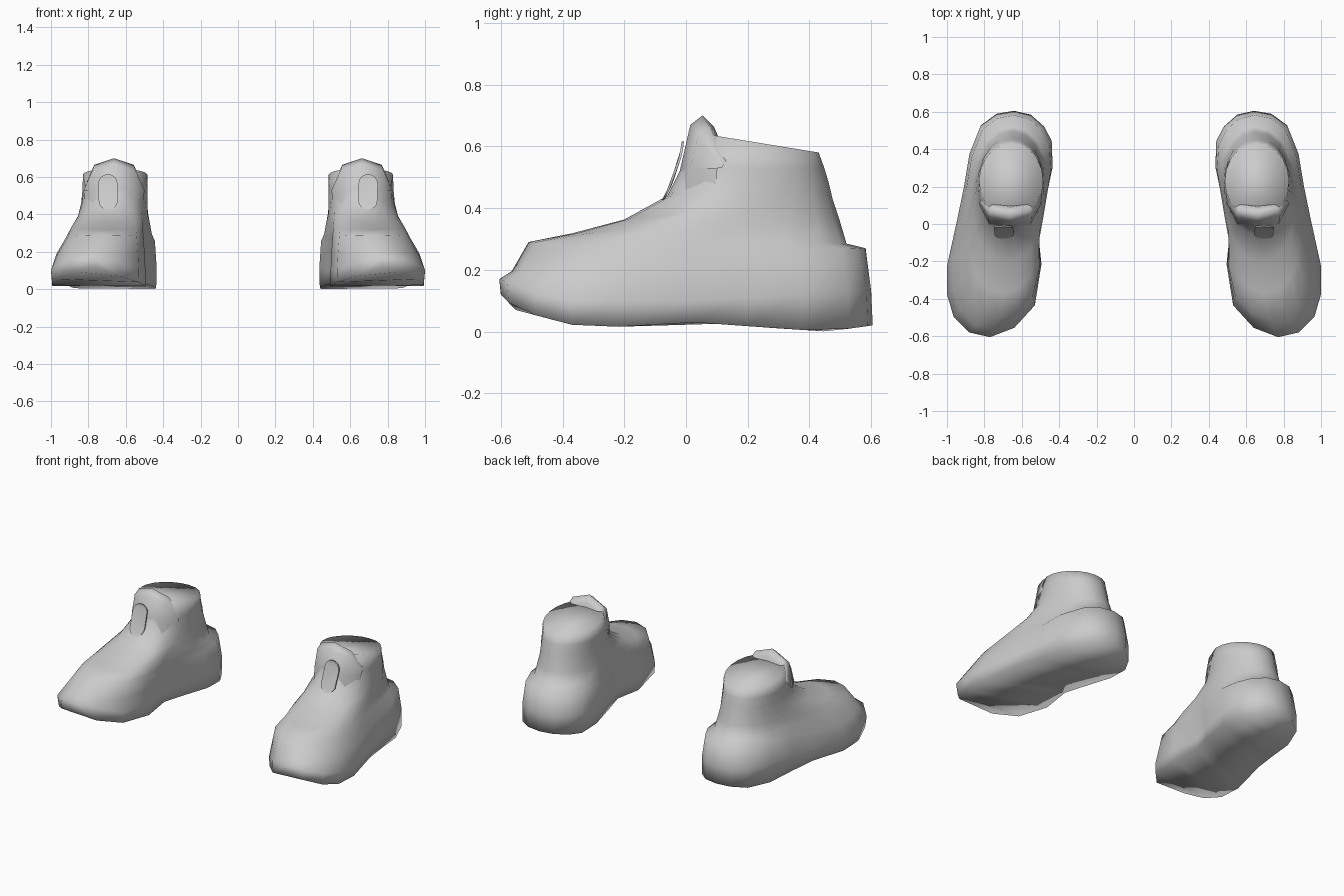
import bpy, bmesh, math

cube = bpy.data.objects.get("Cube")
if cube:
    bpy.data.objects.remove(cube, do_unlink=True)

grey = bpy.data.materials.new("plain grey")
grey.use_nodes = True
grey.diffuse_color = (0.6, 0.6, 0.6, 1)
grey.node_tree.nodes["Principled BSDF"].inputs["Base Color"].default_value = (0.6, 0.6, 0.6, 1)


def interp(points, t):
    """Piecewise linear lookup."""
    for (a, p), (b, q) in zip(points, points[1:]):
        if t <= b:
            return p + (q - p) * max(0, t - a) / (b - a)
    return points[-1][1]


def finish(name, rings, closed, angle):
    """Loft rings of points, cap closed ones, and mirror to the other foot."""
    bm = bmesh.new()
    loops = [[bm.verts.new(p) for p in ring] for ring in rings]
    n = len(loops[0])
    for low, high in zip(loops, loops[1:]):
        for j in range(n if closed else n - 1):
            k = (j + 1) % n
            bm.faces.new((low[j], low[k], high[k], high[j]))
    if closed:
        # Strips across the outline, from the front end to the back end
        for loop in (loops[0], loops[-1]):
            for j in range(n // 2):
                quad = (loop[j], loop[j + 1], loop[n - 1 - j], loop[-j])
                bm.faces.new(list(dict.fromkeys(quad)))
    bmesh.ops.recalc_face_normals(bm, faces=bm.faces)
    mesh = bpy.data.meshes.new(name)
    bm.to_mesh(mesh)
    bm.free()
    mesh.materials.append(grey)
    obj = bpy.data.objects.new(name, mesh)
    bpy.context.collection.objects.link(obj)
    mirror = obj.modifiers.new("other foot", "MIRROR")
    mirror.use_mirror_merge = False
    bpy.ops.object.select_all(action="DESELECT")
    obj.select_set(True)
    bpy.context.view_layer.objects.active = obj
    bpy.ops.object.shade_smooth_by_angle(angle=math.radians(angle))


# Foot outline: toe, outer side, heel, inner side
FOOT = [(.77, -.6), (.88, -.575), (.965, -.49), (1, -.37), (1, -.22),
        (.945, .03), (.91, .2), (.88, .38), (.82, .53), (.735, .59),
        (.64, .605), (.55, .585), (.48, .525), (.44, .45), (.435, .31),
        (.48, .1), (.515, -.02), (.495, -.21), (.53, -.43), (.64, -.55)]
N = len(FOOT)


def shoe_ring(front, back, blend, heights):
    """Outline between foot and ankle shape, fitted from front to back."""
    ring = []
    for j, (fx, fy) in enumerate(FOOT):
        a = math.tau * j / N
        sx, sv = .657 + .172 * math.sin(a), .5 - .5 * math.cos(a)
        fv = (fy + .6) / 1.205
        x = fx + (sx - fx) * blend
        v = fv + (sv - fv) * blend
        ring.append((x, front + (back - front) * v, interp(heights, v)))
    return ring


# Shoe body from sole to ankle rim
body = [
    shoe_ring(-.6, .605, .04, [(0, .12), (.04, .07), (.19, .022), (.33, .015),
                               (.52, .03), (.75, .01), (.88, 0), (1, .02)]),
    shoe_ring(-.605, .6, 0, [(0, .17), (.15, .1), (.5, .1), (1, .13)]),
    shoe_ring(-.565, .582, .16, [(0, .195), (.2, .18), (.5, .2), (.75, .26), (1, .27)]),
    shoe_ring(-.51, .52, .44, [(0, .29), (.4, .27), (.7, .295), (1, .285)]),
    shoe_ring(-.37, .495, .62, [(0, .318), (1, .37)]),
    shoe_ring(-.2, .475, .8, [(0, .363), (1, .43)]),
    shoe_ring(-.06, .463, .92, [(0, .44), (1, .48)]),
    shoe_ring(-.015, .448, .98, [(0, .53), (1, .53)]),
    shoe_ring(.03, .43, 1, [(0, .645), (1, .58)]),
]
finish("shoe_body", body, True, 130)

# Raised tongue growing out of the front of the ankle
STEPS = 4
tongue = [[] for _ in range(6)]
for i in range(STEPS + 1):
    t = 2 * i / STEPS - 1
    s, bend = math.sin(t * math.pi / 2), t * t
    crest = .7 - .14 * bend
    profile = [(-.04, .155, .43), (-.018, .163, .53), (.014, .162, crest - .03),
               (.054, .15, crest), (.09, .135, crest - .035), (.11, .13, .55)]
    for row, (y, half, z) in zip(tongue, profile):
        row.append((.663 + half * s, y + .11 * bend * (1 - y * 5), z))
finish("tongue", tongue, False, 130)

# Oval pull tab lying against the front
outline = []
for j in range(16):
    a = math.tau * j / 16
    straight = .042 if math.cos(a) > 0 else -.042
    outline.append((.053 * math.sin(a), .053 * math.cos(a) + straight))
tab = [[(.695 + x, depth + .34 * h - 1.2 * h * h, .52 + h) for x, h in outline]
       for depth in (-.036, -.028)]
finish("pull_tab", tab, True, 40)
